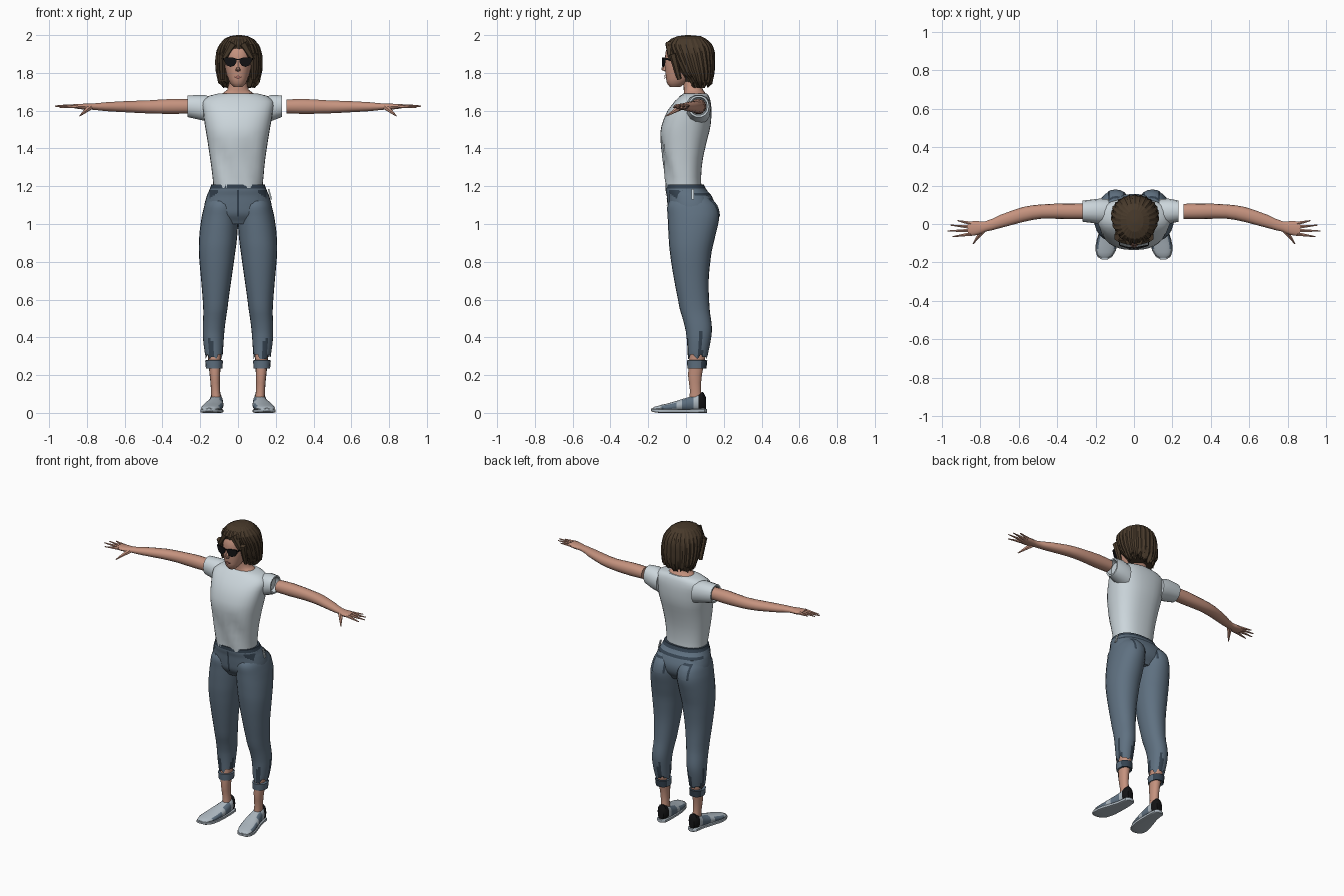
import bpy, bmesh, math, random
from mathutils import Vector

if "Cube" in bpy.data.objects:
    bpy.data.objects.remove(bpy.data.objects["Cube"])
random.seed(4)

def material(name, r, g, b):
    m = bpy.data.materials.new(name)
    m.diffuse_color = (r, g, b, 1)
    m.use_nodes = True
    m.node_tree.nodes["Principled BSDF"].inputs["Base Color"].default_value = m.diffuse_color
    return m

SKIN = material("skin", .56, .29, .21)
HAIR = material("brown hair", .065, .042, .024)
SHIRT = material("pale grey cotton", .60, .67, .71)
DENIM = material("slate denim", .115, .165, .22)
DARK = material("dark denim", .035, .055, .08)
BLACK = material("black", .006, .006, .007)
SHOE = material("shoe grey", .42, .48, .53)
LIPS = material("lips", .40, .16, .13)

def finish(name, bm, mats, paint=None, angle=40):
    bmesh.ops.recalc_face_normals(bm, faces=bm.faces)
    if paint:
        for f in bm.faces:
            f.material_index = paint(f.calc_center_median(), f.normal)
    me = bpy.data.meshes.new(name)
    bm.to_mesh(me)
    bm.free()
    for m in mats:
        me.materials.append(m)
    me.shade_smooth()
    me.set_sharp_from_angle(angle=math.radians(angle))
    ob = bpy.data.objects.new(name, me)
    bpy.context.collection.objects.link(ob)
    return ob

def spline(rows, steps):
    """Smoothly fill in rows between the given ones."""
    out = []
    for i in range(len(rows) - 1):
        p0, p1, p2 = rows[max(i - 1, 0)], rows[i], rows[i + 1]
        p3 = rows[min(i + 2, len(rows) - 1)]
        for k in range(steps):
            t = k / steps
            out.append([.5 * (2*b + (c - a)*t + (2*a - 5*b + 4*c - d)*t*t + (3*b - a - 3*c + d)*t**3)
                        for a, b, c, d in zip(p0, p1, p2, p3)])
            out[-1][0] = p1[0] + (p2[0] - p1[0]) * t
    return out + [list(rows[-1])]

def loft(name, rows, mats, axis='z', n=20, p=2.2, steps=2, side=1, caps=(True, True),
         warp=None, paint=None, angle=40):
    """Rows are (position on axis, low, high, low, high) of rounded cross-sections."""
    bm = bmesh.new()
    rings = []
    for j, (t, a0, a1, b0, b1) in enumerate(spline(rows, steps)):
        ring = []
        for i in range(n):
            th = 2 * math.pi * i / n
            c, s = math.cos(th), math.sin(th)
            a = (a0 + a1)/2 + (a1 - a0)/2 * math.copysign(abs(c)**(2/p), c)
            b = (b0 + b1)/2 + (b1 - b0)/2 * math.copysign(abs(s)**(2/p), s)
            co = Vector({'x': (t, a, b), 'y': (a, t, b), 'z': (a, b, t)}[axis])
            if warp:
                co = warp(co, j, i)
            co.x *= side
            ring.append(bm.verts.new(co))
        rings.append(ring)
    for r, q in zip(rings, rings[1:]):
        for i in range(n):
            k = (i + 1) % n
            bm.faces.new((r[i], r[k], q[k], q[i]))
    for ring, cap in zip((rings[0], rings[-1]), caps):
        if cap:
            bm.faces.new(ring)
    return finish(name, bm, mats, paint, angle)

def plate(name, pts, depth, mat):
    bm = bmesh.new()
    f = bm.faces.new([bm.verts.new(q) for q in pts])
    r = bmesh.ops.extrude_face_region(bm, geom=[f])
    bmesh.ops.translate(bm, vec=depth, verts=[v for v in r['geom'] if isinstance(v, bmesh.types.BMVert)])
    return finish(name, bm, [mat], angle=30)

def cone(name, a, b, r1, r2, mat, n=6):
    a, b = Vector(a), Vector(b)
    bm = bmesh.new()
    bmesh.ops.create_cone(bm, cap_ends=True, segments=n, radius1=r1, radius2=r2, depth=(b - a).length)
    q = (b - a).to_track_quat('Z', 'Y')
    for v in bm.verts:
        v.co = q @ v.co + (a + b) / 2
    return finish(name, bm, [mat])

def patch(name, x0, x1, y, z0, z1, target, mats, paint):
    """Cloth panel hugging the target, seen along y."""
    bm = bmesh.new()
    bmesh.ops.create_grid(bm, x_segments=8, y_segments=8, size=.5)
    for v in bm.verts:
        v.co = ((x0 + x1)/2 + v.co.x*(x1 - x0), y, (z0 + z1)/2 + v.co.y*(z1 - z0))
    ob = finish(name, bm, mats, paint)
    m = ob.modifiers.new("hug", 'SHRINKWRAP')
    m.target, m.wrap_method, m.offset = target, 'PROJECT', .004
    m.use_project_y = m.use_negative_direction = m.use_positive_direction = True
    m.use_project_x = m.use_project_z = False
    return ob

# Head, neck, nose and mouth
loft("head", [(1.725, -.022, .022, -.085, -.03), (1.745, -.042, .042, -.101, 0), (1.79, -.06, .06, -.108, .05),
              (1.85, -.073, .073, -.112, .09), (1.92, -.074, .074, -.106, .1), (1.97, -.05, .05, -.07, .07)], [SKIN], n=24)
loft("neck", [(1.66, -.10, .10, -.02, .11), (1.69, -.085, .085, -.012, .105), (1.71, -.057, .057, -.012, .09),
              (1.76, -.047, .047, -.015, .08), (1.80, -.047, .047, -.015, .08)], [SKIN])
cone("nose", (0, -.106, 1.865), (0, -.116, 1.812), .007, .014, SKIN)
cone("nose_tip", (0, -.106, 1.82), (0, -.129, 1.822), .015, .006, SKIN)
plate("mouth", [(-.022, -.108, 1.778), (0, -.112, 1.786), (.022, -.108, 1.778), (0, -.111, 1.768)], (0, -.004, 0), LIPS)

# Sunglasses
for s, side in ((1, "left"), (-1, "right")):
    outline = [(.008, 1.875), (.03, 1.882), (.07, 1.881), (.072, 1.862), (.06, 1.84), (.04, 1.832), (.02, 1.838), (.009, 1.855)]
    plate(f"{side}_lens", [(s*x, -.121 + .3*max(x - .03, 0), z) for x, z in outline], (0, -.007, 0), BLACK)
    plate(f"{side}_temple", [(s*.073, -.112, 1.879), (s*.08, .02, 1.879), (s*.08, .02, 1.87), (s*.073, -.112, 1.868)],
          (s*.005, 0, 0), BLACK)
plate("glasses_bridge", [(-.01, -.122, 1.874), (.01, -.122, 1.874), (.01, -.122, 1.868), (-.01, -.122, 1.868)], (0, -.005, 0), BLACK)

# Chin-length hair with ridged strands and a ragged lower edge
def strands(co, j, i):
    k = 1 + (.025 if i % 2 else -.02) + random.uniform(-.012, .012)
    return Vector((.005 + co.x*k, .03 + (co.y - .03)*k, min(2, co.z + (random.uniform(-.018, .018) if j < 3 else 0))))
loft("hair", [(1.735, -.085, .085, .03, .115), (1.76, -.108, .108, .0, .138), (1.81, -.12, .12, -.04, .15),
              (1.87, -.122, .122, -.07, .15), (1.915, -.117, .117, -.092, .148), (1.95, -.102, .102, -.102, .135),
              (1.98, -.075, .075, -.078, .105), (1.995, -.045, .045, -.04, .075), (2.0, -.01, .01, 0, .02)],
     [HAIR], n=52, p=2.1, warp=strands, angle=15)
for s, side in ((1, "left"), (-1, "right")):  # locks framing the face
    cone(f"{side}_fringe", (s*.025, -.085, 1.955), (s*.078, -.082, 1.87), .026, .013, HAIR)
    cone(f"{side}_side_lock", (s*.083, -.07, 1.90), (s*.083, -.035, 1.765), .022, .012, HAIR)

# T-shirt
def folds(co, j, i):
    if co.z < 1.4 and co.y < 0:
        co.y -= .006 * math.sin(co.x*45 + co.z*20)
    return co
loft("shirt", [(1.19, -.13, .13, -.105, .082), (1.25, -.135, .135, -.11, .08), (1.35, -.148, .145, -.12, .09),
               (1.45, -.163, .16, -.135, .113), (1.52, -.175, .172, -.13, .13), (1.60, -.185, .185, -.098, .135),
               (1.65, -.188, .188, -.06, .13), (1.68, -.15, .15, -.03, .12), (1.692, -.1, .1, -.012, .11)],
     [SHIRT], n=32, p=2.4, warp=folds)
for s, side, end in ((1, "left", .232), (-1, "right", .268)):
    loft(f"{side}_sleeve", [(.13, 0, .13, 1.53, 1.672), (.18, .0, .132, 1.545, 1.685), (end, .012, .122, 1.565, 1.682),
                            (end - .001, .022, .112, 1.575, 1.672), (end - .03, .025, .11, 1.58, 1.665)],
         [SHIRT], 'x', side=s, n=14, steps=1)

# Arms and hands
for s, side, start in ((1, "left", .258), (-1, "right", .22)):
    loft(f"{side}_arm", [(start, .025, .105, 1.585, 1.66), (.35, .025, .107, 1.582, 1.663), (.48, .028, .102, 1.585, 1.655),
                         (.58, .01, .088, 1.59, 1.652), (.70, -.022, .046, 1.597, 1.645), (.775, -.04, .014, 1.605, 1.638),
                         (.82, -.058, .016, 1.606, 1.637), (.865, -.062, .012, 1.612, 1.636)],
         [SKIN], 'x', side=s, n=14, steps=2)
    fingers = [(.003, .92, .018, 1.628), (-.016, .955, -.006, 1.627), (-.034, .97, -.036, 1.624), (-.052, .945, -.066, 1.616)]
    for i, (y, x, ty, tz) in enumerate(fingers):
        cone(f"{side}_finger_{i + 1}", (s*.85, y, 1.624), (s*x, ty, tz), .011, .003, SKIN)
    cone(f"{side}_thumb", (s*.785, -.03, 1.618), (s*.838, -.103, 1.572), .017, .003, SKIN)

# Jeans
def seat_paint(c, n):
    if c.z > 1.185 or (c.y > .04 and 1.15 < c.z < 1.165):
        return 1
    return 0
loft("jeans_seat", [(1.0, -.14, .14, -.06, .12), (1.05, -.178, .178, -.09, .15), (1.10, -.178, .178, -.098, .155),
                    (1.15, -.165, .165, -.102, .135), (1.18, -.152, .152, -.108, .11), (1.208, -.142, .142, -.108, .095)],
     [DENIM, DARK], n=32, p=2.4, steps=4, paint=seat_paint)
def ragged(co, j, i):
    if co.z < .292:
        co.z += random.choice((0, .03, .012))
    return co
def leg_paint(c, n):
    th = math.atan2(c.y - .065, abs(c.x) - .13)
    return int(c.z < .29 + .14 * max(0, math.sin(th*4 + .5))**3)
legs = {}
for s, side in ((1, "left"), (-1, "right")):
    legs[s] = loft(f"{side}_jeans_leg", [
        (1.15, .03, .155, -.07, .12), (1.10, .008, .177, -.098, .162), (1.04, .0, .192, -.097, .176),
        (.95, .003, .204, -.093, .158), (.85, .015, .207, -.085, .135), (.70, .036, .195, -.062, .12),
        (.55, .056, .184, -.033, .125), (.45, .07, .186, -.005, .137), (.38, .076, .184, .005, .13),
        (.285, .082, .172, .01, .112)], [DENIM, DARK], n=24, p=2.15, steps=4, side=s,
        caps=(True, False), warp=ragged, paint=leg_paint)
    loft(f"{side}_cuff", [(.24, .092, .16, .015, .1), (.235, .082, .17, .008, .108), (.278, .08, .174, .004, .113),
                          (.28, .092, .16, .015, .1)], [DENIM, DARK], side=s, n=16, steps=1,
         paint=lambda c, n: int(c.y > .075))
    # Back pocket with a dark seam, and front pocket opening
    x0, x1 = sorted((s*.045, s*.135))
    patch(f"{side}_back_pocket", x0, x1, .3, 1.04, 1.135, legs[s], [DENIM, DARK],
          lambda c, n, m=(x0 + x1)/2: int(abs(c.x - m) > .038 or c.z > 1.122))
    x0, x1 = sorted((s*.105, s*.152))
    patch(f"{side}_front_pocket", x0, x1, -.3, 1.12, 1.18, bpy.data.objects["jeans_seat"], [DENIM, DARK],
          lambda c, n: int(c.z > 1.235 - .65*abs(c.x)))
patch("fly_seam", -.006, .006, -.3, 1.04, 1.18, bpy.data.objects["jeans_seat"], [DARK], None)
plate("hip_tag", [(.158, .03, 1.185), (.158, .042, 1.185), (.173, .042, 1.13), (.173, .03, 1.13)], (.008, 0, 0), SHIRT)

# Ankles and shoes
def shoe_paint(c, n):
    if c.z < .022:
        return 0
    if c.y > .075:
        return 2
    return int((-.12 < c.y < -.06 or -.02 < c.y < .05) and abs(n.x) > .45)
for s, side in ((1, "left"), (-1, "right")):
    loft(f"{side}_ankle", [(.05, .088, .142, .015, .09), (.12, .095, .143, .02, .08), (.2, .095, .15, .01, .085),
                           (.32, .088, .162, .02, .108), (.42, .088, .168, .03, .115)], [SKIN], side=s, n=14)
    loft(f"{side}_shoe", [(.105, .095, .135, .015, .085), (.09, .083, .148, .008, .112), (.04, .078, .155, .006, .092),
                          (-.02, .077, .172, .006, .074), (-.08, .083, .19, .006, .055), (-.13, .095, .196, .008, .043),
                          (-.165, .115, .188, .01, .033), (-.178, .135, .17, .014, .025)],
         [SHOE, DENIM, BLACK], 'y', side=s, n=18, steps=2, paint=shoe_paint)
    loft(f"{side}_sole", [(.112, .1, .13, 0, .02), (.098, .082, .149, 0, .022), (.03, .077, .158, 0, .02),
                          (-.08, .08, .194, 0, .02), (-.14, .095, .2, 0, .02), (-.172, .115, .189, .004, .022),
                          (-.185, .138, .168, .01, .022)], [SHOE], 'y', side=s, n=16, p=5, steps=2)
